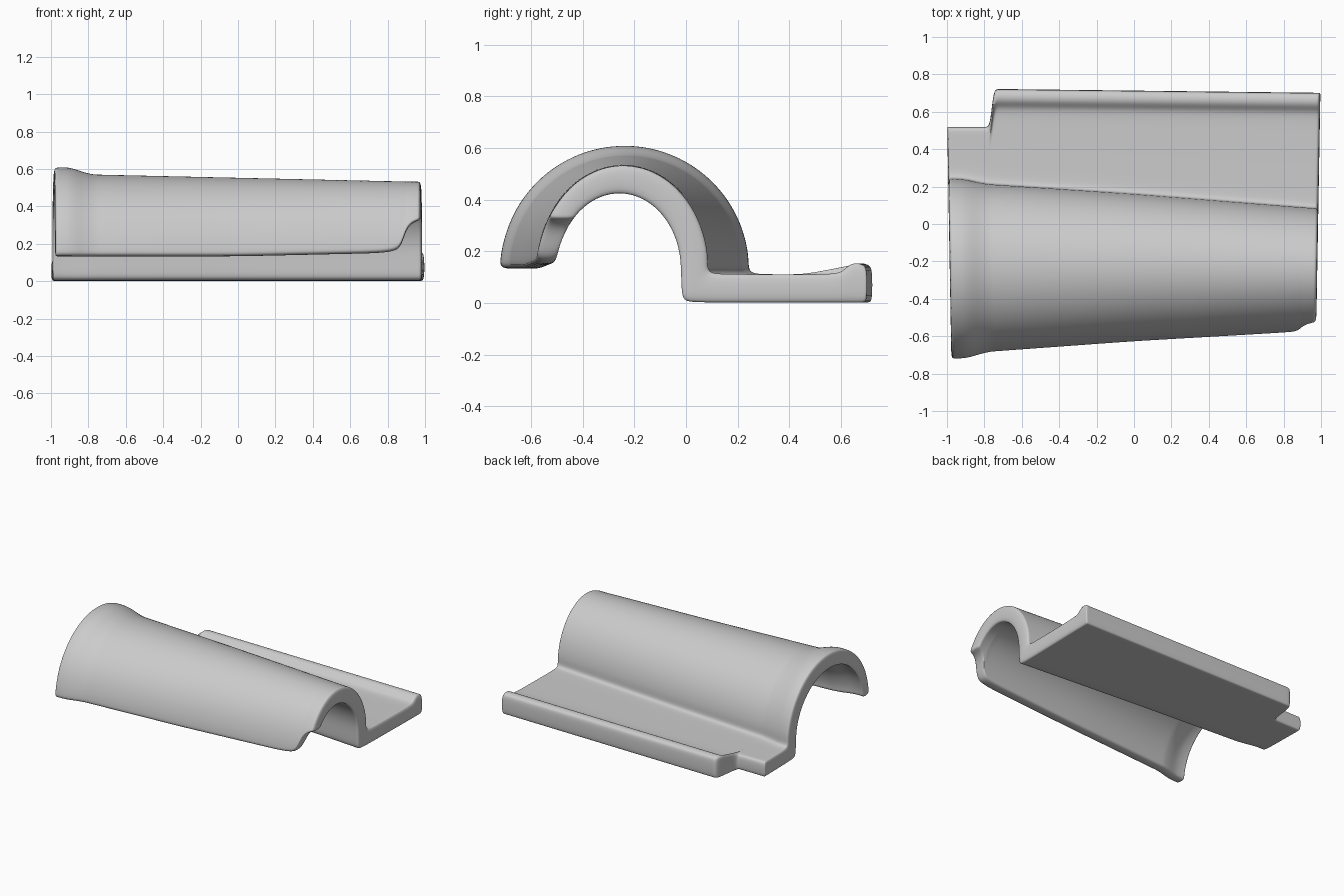
import bpy, bmesh
from math import sin, cos, asin, pi

if "Cube" in bpy.data.objects:
    bpy.data.objects.remove(bpy.data.objects["Cube"])


def lerp_table(x, table):
    """Piecewise linear lookup in a short (x, value) table."""
    if x <= table[0][0]:
        return table[0][1]
    for (x0, v0), (x1, v1) in zip(table, table[1:]):
        if x <= x1:
            return v0 + (v1 - v0) * (x - x0) / (x1 - x0)
    return table[-1][1]


# Barrel measurements along the tile's length
SPRING = 0.13
FLARE = [(-1, 0.022), (-0.97, 0.035), (-0.9, 0.035), (-0.86, 0.022), (-0.81, 0.004), (-0.77, 0)]
TOP = [(-1, 0.578), (1, 0.533)]
FRONT = [(-1, -0.70), (0, -0.628), (1, -0.572)]
BACK = [(-1, 0.232), (0, 0.165), (1, 0.085)]
EDGE_Z = [(-1, 0.132), (0, 0.132), (0.8, 0.15), (0.865, 0.165), (0.89, 0.215),
          (0.91, 0.28), (0.94, 0.31), (1, 0.335)]
ARCH_STEPS = 16


def section(x):
    """Paired (outer, inner) points: front edge, over the arch, along the pan."""
    f = lerp_table(x, FLARE)
    y0, y1 = lerp_table(x, FRONT) - f * 0.7, lerp_table(x, BACK) + f * 0.5
    cy, ry = (y0 + y1) / 2, (y1 - y0) / 2
    rz = lerp_table(x, TOP) + f - SPRING
    thick = 0.108
    iy, iz = ry - thick * 0.85, rz - thick
    ic = cy - 0.015
    edge = lerp_table(x, EDGE_Z) - SPRING
    ao, ai = pi - asin(edge / rz), pi - asin(edge / iz)
    pairs = []
    params = [0, 0.025] + [i / ARCH_STEPS for i in range(1, ARCH_STEPS + 1)]
    for t in params:
        a, b = ao + (0.12 - ao) * t, ai * (1 - t)
        pairs.append(((cy + ry * cos(a), SPRING + rz * sin(a)),
                      (ic + iy * cos(b), SPRING + iz * sin(b))))
    # corner where the barrel meets the pan
    yi = ic + iy
    pairs.append(((y1 - 0.005, 0.135), (yi + 0.002, 0.05)))
    pairs.append(((y1 + 0.008, 0.117), (yi + 0.008, 0.008)))
    pairs.append(((y1 + 0.04, 0.112), (yi + 0.05, 0.002)))
    # flat pan, with an upturned rim except at the stepped corner
    notch = x < -0.752
    end = 0.52 if notch else 0.722 - 0.012 * (x + 0.7)
    rim = 0 if notch else 0.045
    start = y1 + 0.04
    flat = end - 0.13
    for t in (0.33, 0.67, 1):
        y = start + (flat - start) * t
        pairs.append(((y, 0.111), (y, 0.002)))
    for d, r in ((0.095, 0.25), (0.07, 0.85), (0.04, 1), (0.012, 0.8)):
        pairs.append(((end - d, 0.111 + rim * r), (end - d, 0.002)))
    pairs.append(((end, 0.095 + rim * 0.8), (end, 0.008)))
    return pairs


# Tile body: sections lofted into a closed shell
stations = [-0.99, -0.975, -0.945, -0.91, -0.87, -0.83, -0.785, -0.762, -0.742, -0.72,
            -0.6, -0.4, -0.2, 0, 0.2, 0.4, 0.6, 0.76, 0.84, 0.87, 0.89, 0.91,
            0.94, 0.965, 0.985]
bm = bmesh.new()
grid = []
for x in stations:
    row = []
    for outer, inner in section(x):
        row.append([bm.verts.new((x * (1 + 0.018 * y), y, z)) for y, z in (outer, inner)])
    grid.append(row)

n = len(grid[0])
for a, b in zip(grid, grid[1:]):
    for j in range(n - 1):
        bm.faces.new((a[j][0], b[j][0], b[j + 1][0], a[j + 1][0]))
        bm.faces.new((a[j][1], a[j + 1][1], b[j + 1][1], b[j][1]))
    for j in (0, n - 1):
        bm.faces.new((a[j][0], a[j][1], b[j][1], b[j][0]))
for row in (grid[0], grid[-1]):
    for p, q in zip(row, row[1:]):
        bm.faces.new((p[0], q[0], q[1], p[1]))
bmesh.ops.recalc_face_normals(bm, faces=bm.faces)

mesh = bpy.data.meshes.new("roof_tile")
bm.to_mesh(mesh)
bm.free()
mesh.shade_smooth()
tile = bpy.data.objects.new("roof_tile", mesh)
bpy.context.collection.objects.link(tile)

# Softened clay edges
sub = tile.modifiers.new("soften", 'SUBSURF')
sub.levels = sub.render_levels = 2
